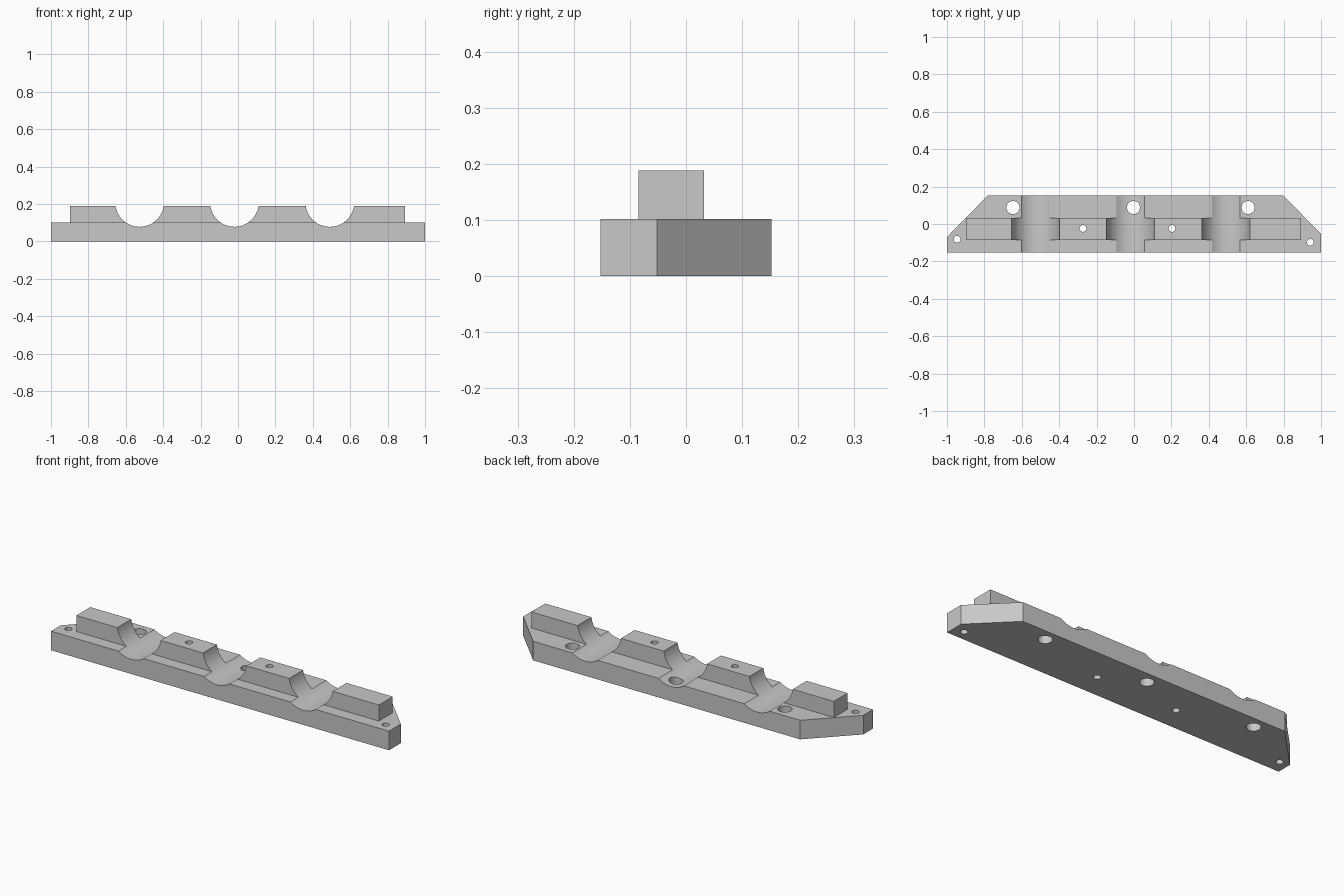
import bpy, bmesh, math

cube = bpy.data.objects.get("Cube")
if cube:
    bpy.data.objects.remove(cube, do_unlink=True)

grey = bpy.data.materials.new("plain_grey")
grey.use_nodes = True
colour = (0.58, 0.58, 0.58, 1)
grey.diffuse_color = colour
grey.node_tree.nodes["Principled BSDF"].inputs["Base Color"].default_value = colour


def prism(name, outline, z0, z1):
    """Extrude a plan outline between two heights."""
    bm = bmesh.new()
    face = bm.faces.new([bm.verts.new((x, y, z0)) for x, y in outline])
    res = bmesh.ops.extrude_face_region(bm, geom=[face])
    top = [v for v in res["geom"] if isinstance(v, bmesh.types.BMVert)]
    bmesh.ops.translate(bm, verts=top, vec=(0, 0, z1 - z0))
    bmesh.ops.recalc_face_normals(bm, faces=bm.faces)
    mesh = bpy.data.meshes.new(name)
    bm.to_mesh(mesh)
    bm.free()
    mesh.materials.append(grey)
    obj = bpy.data.objects.new(name, mesh)
    bpy.context.collection.objects.link(obj)
    return obj


def cylinder(name, radius, depth, location, sides, rotation=(0, 0, 0)):
    bpy.ops.mesh.primitive_cylinder_add(vertices=sides, radius=radius, depth=depth,
                                        location=location, rotation=rotation)
    obj = bpy.context.object
    obj.name = name
    obj.data.materials.append(grey)
    return obj


def combine(target, tool, operation):
    """Apply a boolean and discard the tool object."""
    mod = target.modifiers.new(operation.lower(), "BOOLEAN")
    mod.operation = operation
    mod.solver = "EXACT"
    mod.object = tool
    bpy.context.view_layer.objects.active = target
    bpy.ops.object.modifier_apply(modifier=mod.name)
    bpy.data.objects.remove(tool, do_unlink=True)


# Base plate with two clipped back corners
body = prism("cradle_bar", [(-1, -0.152), (1, -0.152), (1, -0.052),
                            (0.798, 0.152), (-0.782, 0.152), (-1, -0.07)], 0, 0.102)

# Raised ridge, sunk into the plate so the two join cleanly
ridge = prism("ridge", [(-0.897, -0.085), (0.893, -0.085),
                        (0.893, 0.032), (-0.897, 0.032)], 0.05, 0.188)
combine(body, ridge, "UNION")

# Round cradles running front to back
for x in (-0.526, -0.019, 0.491):
    combine(body, cylinder("cradle_cutter", 0.13, 1, (x, 0, 0.208), 64,
                           (math.pi / 2, 0, 0)), "DIFFERENCE")

# Large holes behind the ridge, small ones in the ends and the ridge
large, small = 0.035, 0.018
holes = [(x, 0.088, large) for x in (-0.647, -0.003, 0.61)]
holes += [(x, -0.024, small) for x in (-0.273, 0.203)]
holes += [(-0.946, -0.082, small), (0.943, -0.098, small)]
for x, y, radius in holes:
    combine(body, cylinder("hole_cutter", radius, 1, (x, y, 0.1), 32), "DIFFERENCE")

# Smooth the round walls and keep the edges sharp
bpy.ops.object.select_all(action="DESELECT")
body.select_set(True)
bpy.context.view_layer.objects.active = body
bpy.ops.object.shade_smooth_by_angle(angle=math.radians(25))
